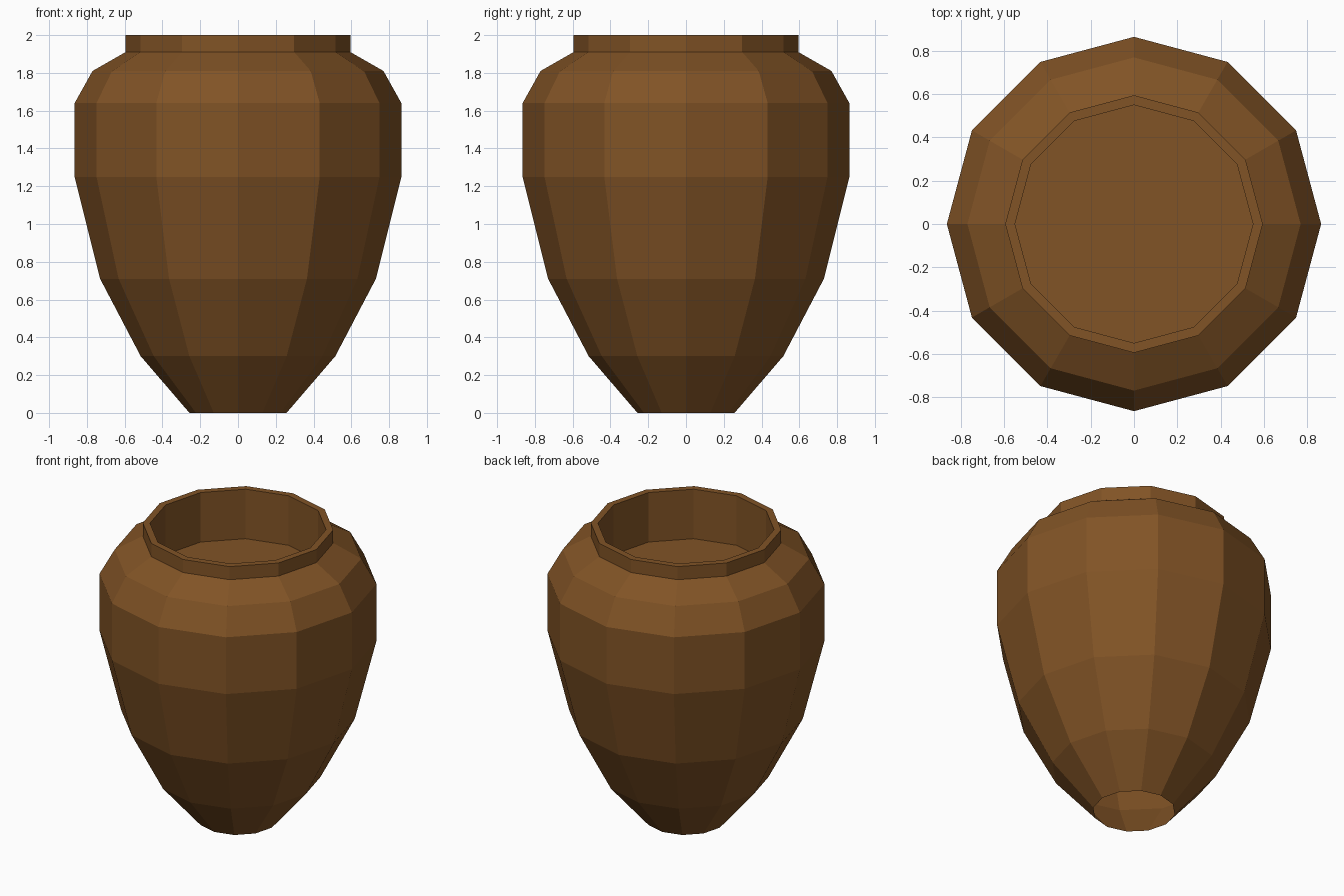
import bpy
import bmesh
from math import cos, sin, tau

cube = bpy.data.objects.get("Cube")
if cube:
    bpy.data.objects.remove(cube, do_unlink=True)

SIDES = 12

# Brown clay colour
clay = bpy.data.materials.new("brown_clay")
clay.use_nodes = True
color = (0.22, 0.087, 0.019, 1)
clay.diffuse_color = color
bsdf = clay.node_tree.nodes["Principled BSDF"]
bsdf.inputs["Base Color"].default_value = color
bsdf.inputs["Roughness"].default_value = 0.9


def lathe(name, profile, cap_end=False):
    """Turn a (radius, height) profile into a faceted surface."""
    bm = bmesh.new()
    rings = [[bm.verts.new((r * cos(tau * i / SIDES), r * sin(tau * i / SIDES), z))
              for i in range(SIDES)] for r, z in profile]
    for low, high in zip(rings, rings[1:]):
        for i in range(SIDES):
            j = (i + 1) % SIDES
            bm.faces.new((low[i], low[j], high[j], high[i]))
    if cap_end:
        bm.faces.new(rings[-1])
    mesh = bpy.data.meshes.new(name)
    bm.to_mesh(mesh)
    bm.free()
    mesh.materials.append(clay)
    obj = bpy.data.objects.new(name, mesh)
    bpy.context.collection.objects.link(obj)
    return obj


# Tapered body up to the shoulder, open at the foot
lathe("pot_body", [(0.257, 0), (0.515, 0.30), (0.73, 0.71), (0.865, 1.25),
                   (0.865, 1.64), (0.77, 1.81), (0.595, 1.91)])

# Collar, rim, inner wall and the shallow floor inside the mouth
lathe("pot_neck", [(0.595, 1.91), (0.595, 2.0), (0.55, 2.0), (0.55, 1.66)],
      cap_end=True)
